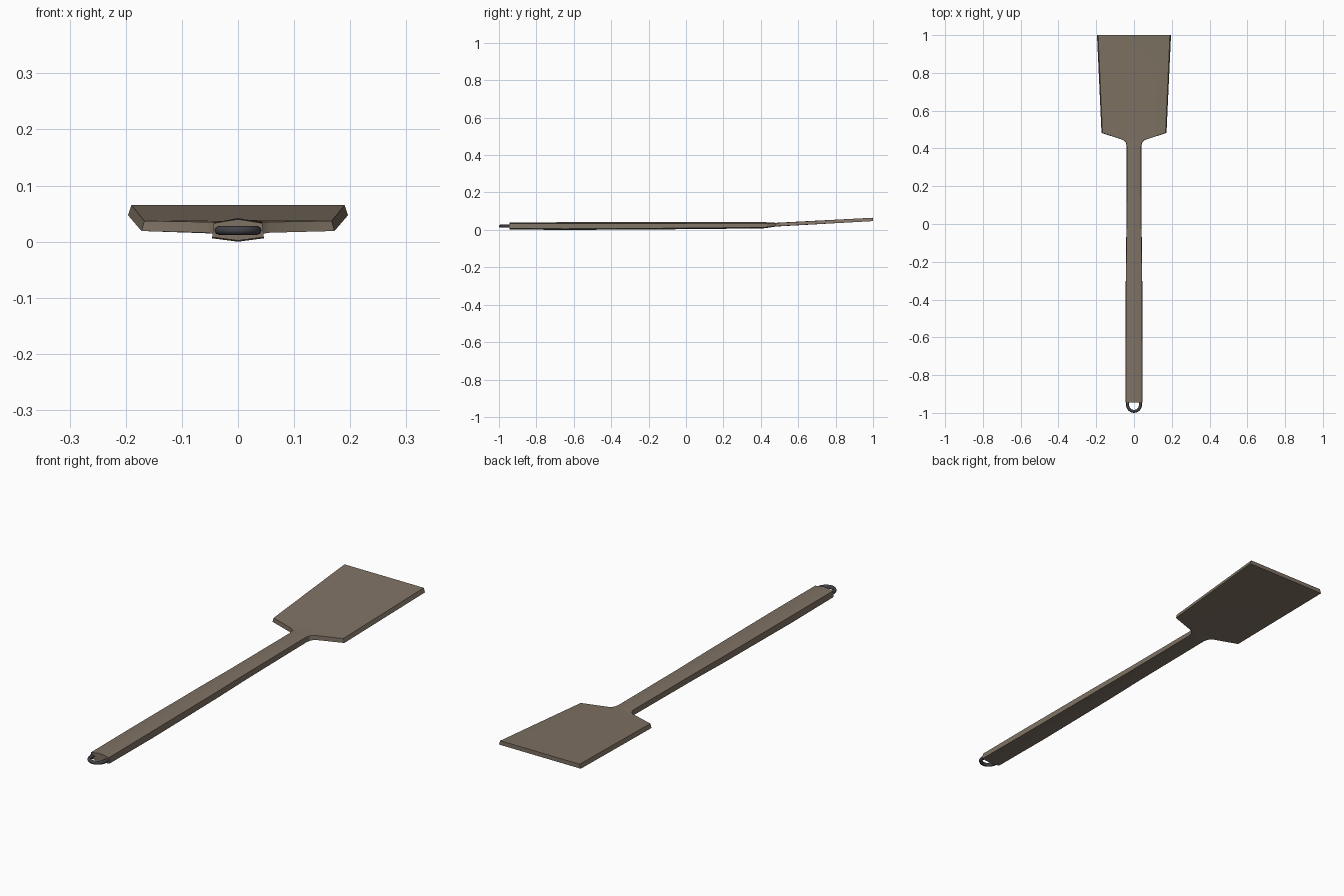
import bpy, bmesh, math

if "Cube" in bpy.data.objects:
    bpy.data.objects.remove(bpy.data.objects["Cube"])

def material(name, rgb):
    m = bpy.data.materials.new(name)
    m.diffuse_color = (*rgb, 1)
    m.use_nodes = True
    m.node_tree.nodes["Principled BSDF"].inputs["Base Color"].default_value = m.diffuse_color
    return m

wood = material("grey brown", (0.21, 0.168, 0.127))
metal = material("dark steel", (0.055, 0.055, 0.065))

# Handle flowing into blade: one loft of six-sided sections
# y, upper half width, lower half width, ridge z, upper side z, lower side z, keel z
sections = [
    (-0.945, 0.043, 0.046, 0.040, 0.033, 0.008, 0.002),
    (-0.65, 0.043, 0.046, 0.041, 0.034, 0.006, 0.000),
    (-0.20, 0.041, 0.043, 0.041, 0.034, 0.008, 0.002),
    (0.00, 0.038, 0.040, 0.041, 0.034, 0.010, 0.004),
    (0.41, 0.037, 0.039, 0.042, 0.035, 0.013, 0.008),
    (0.43, 0.041, 0.043, 0.041, 0.035, 0.014, 0.010),
    (0.445, 0.055, 0.057, 0.039, 0.035, 0.016, 0.013),
    (0.482, 0.167, 0.172, 0.038, 0.037, 0.019, 0.018),
    (1.00, 0.190, 0.196, 0.065, 0.065, 0.047, 0.047),
]
bm = bmesh.new()
rings = []
for y, wu, wl, zr, zu, zl, zk in sections:
    outline = [(0, zr), (wu, zu), (wl, zl), (0, zk), (-wl, zl), (-wu, zu)]
    rings.append([bm.verts.new((x, y, z)) for x, z in outline])
for a, b in zip(rings, rings[1:]):
    for i in range(6):
        j = (i + 1) % 6
        bm.faces.new((a[i], a[j], b[j], b[i]))
bm.faces.new(rings[0])
bm.faces.new(rings[-1])
bmesh.ops.recalc_face_normals(bm, faces=bm.faces)
mesh = bpy.data.meshes.new("spatula_body")
bm.to_mesh(mesh)
bm.free()
mesh.materials.append(wood)
body = bpy.data.objects.new("spatula_body", mesh)
bpy.context.collection.objects.link(body)
bpy.context.view_layer.objects.active = body
body.select_set(True)
bpy.ops.object.shade_smooth_by_angle(angle=math.radians(30))

# Hanging loop: a bent wire at the handle end
r, z = 0.034, 0.020
path = [(r, -0.93)]
path += [(r * math.cos(t), -0.958 - r * math.sin(t))
         for t in [math.pi * i / 12 for i in range(13)]]
path += [(-r, -0.93)]
curve = bpy.data.curves.new("hanging_loop", 'CURVE')
curve.dimensions = '3D'
curve.bevel_depth = 0.008
curve.bevel_resolution = 2
curve.use_fill_caps = True
spline = curve.splines.new('POLY')
spline.points.add(len(path) - 1)
for p, (x, y) in zip(spline.points, path):
    p.co = (x, y, z, 1)
curve.materials.append(metal)
loop = bpy.data.objects.new("hanging_loop", curve)
bpy.context.collection.objects.link(loop)
